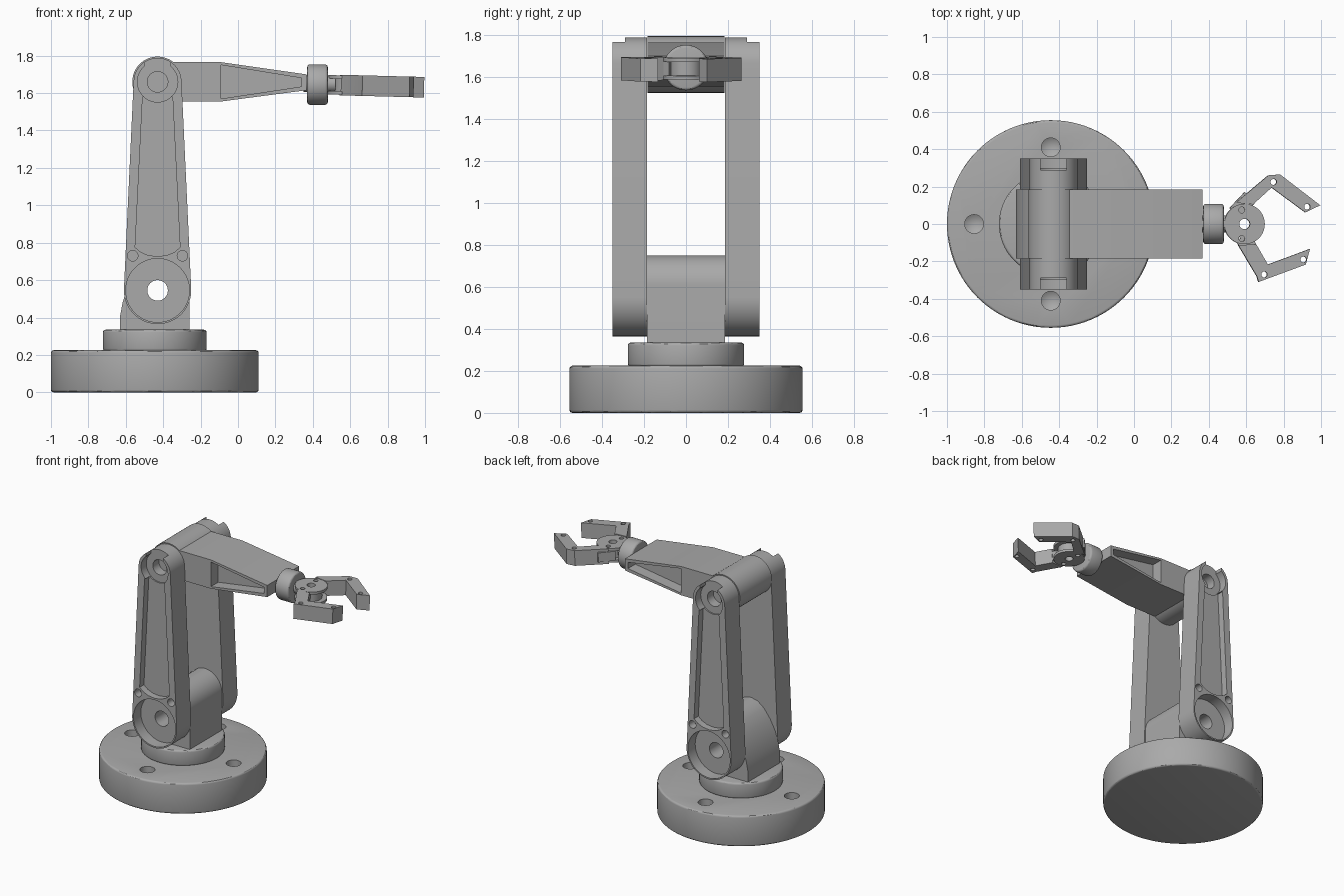
import bpy, bmesh
from math import sin, cos, pi, asin, radians
from mathutils import Matrix, Vector

cube = bpy.data.objects.get("Cube")
if cube:
    bpy.data.objects.remove(cube, do_unlink=True)

grey = bpy.data.materials.new("machined grey")
grey.use_nodes = True
COLOUR = (0.40, 0.40, 0.40, 1)
grey.diffuse_color = COLOUR
grey.node_tree.nodes["Principled BSDF"].inputs["Base Color"].default_value = COLOUR


def prism(name, pts, lo, hi, axis="z"):
    """Extrude a 2D outline from lo to hi; axis y uses (x, z) points, axis x uses (y, z)."""
    place = {"z": lambda a, b, t: (a, b, t),
             "y": lambda a, b, t: (a, t, b),
             "x": lambda a, b, t: (t, a, b)}[axis]
    bm = bmesh.new()
    rings = [[bm.verts.new(place(a, b, t)) for a, b in pts] for t in (lo, hi)]
    bm.faces.new(rings[0])
    bm.faces.new(rings[1])
    n = len(pts)
    for i in range(n):
        j = (i + 1) % n
        bm.faces.new((rings[0][i], rings[0][j], rings[1][j], rings[1][i]))
    bmesh.ops.recalc_face_normals(bm, faces=bm.faces)
    me = bpy.data.meshes.new(name)
    bm.to_mesh(me)
    bm.free()
    me.materials.append(grey)
    ob = bpy.data.objects.new(name, me)
    bpy.context.collection.objects.link(ob)
    return ob


def arc(cx, cy, r, a0=0, a1=2 * pi, n=48):
    return [(cx + r * cos(a0 + (a1 - a0) * i / n), cy + r * sin(a0 + (a1 - a0) * i / n))
            for i in range(n + 1)]


def disc(name, cx, cy, r, lo, hi, axis="z", n=64):
    return prism(name, arc(cx, cy, r, n=n)[:-1], lo, hi, axis)


def apply(ob, kind, **props):
    mod = ob.modifiers.new(kind.lower(), kind)
    for key, value in props.items():
        setattr(mod, key, value)
    bpy.context.view_layer.objects.active = ob
    bpy.ops.object.modifier_apply(modifier=mod.name)


def bevel(ob, width, segments=3):
    apply(ob, "BEVEL", width=width, segments=segments, limit_method="ANGLE", angle_limit=radians(50))


def cut(ob, *cutters):
    for c in cutters:
        apply(ob, "BOOLEAN", operation="DIFFERENCE", solver="EXACT", object=c)
        bpy.data.objects.remove(c, do_unlink=True)


def drill(cx, cy, r, lo, tip, top):
    """Blind hole cutter with a conical bottom."""
    ob = disc("drill", cx, cy, r, lo, top, n=32)
    bm = bmesh.new()
    bm.from_mesh(ob.data)
    floor = min(bm.faces, key=lambda f: f.calc_center_median().z)
    cone = bmesh.ops.poke(bm, faces=[floor])
    cone["verts"][0].co.z = tip
    bm.to_mesh(ob.data)
    bm.free()
    return ob


# Base disc with four blind bolt holes, and the turntable on it
BX = -0.445
base = disc("base", BX, 0, 0.555, 0, 0.225, n=96)
bevel(base, 0.014)
for k in range(4):
    a = k * pi / 2
    cut(base, drill(BX + 0.41 * cos(a), 0.41 * sin(a), 0.05, 0.12, 0.09, 0.3))
turntable = disc("turntable", BX, 0, 0.277, 0.22, 0.335, n=80)
bevel(turntable, 0.014)

# Shoulder block with a rounded top and sloping back
JX, LOW, HIGH = -0.43, 0.545, 1.66
block = [(-0.63, 0.33), (-0.26, 0.33), (-0.26, 0.61)]
block += arc(-0.40, 0.61, 0.14, 0, pi * 0.5, 14)[1:]
block += [(-0.45, 0.738), (-0.5, 0.7), (-0.55, 0.635), (-0.59, 0.56), (-0.617, 0.48), (-0.63, 0.41)]
shoulder = prism("shoulder_block", block, -0.185, 0.185, "y")
cut(shoulder, disc("bore", JX, LOW, 0.055, -1, 1, "y", 32))

# Pair of upper arm plates: tapered link, joint recesses, pocket and bolt holes
R1, R2 = 0.18, 0.128
tilt = asin((R1 - R2) / (HIGH - LOW))
link = arc(JX, HIGH, R2, tilt, pi - tilt, 32) + arc(JX, LOW, R1, pi - tilt, 2 * pi + tilt, 40)
pocket = [(-0.35, 1.58), (-0.51, 1.58), (-0.55, 0.775), (-0.52, 0.75), (-0.48, 0.733),
          (-0.43, 0.727), (-0.38, 0.733), (-0.34, 0.75), (-0.31, 0.775)]
notch = [(-0.5, HIGH), (-0.36, HIGH), (-0.36, 1.9), (-0.5, 1.9)]
for side, label in ((-1, "right"), (1, "left")):
    def span(depth):
        return sorted((side * (0.35 - depth), side * 0.5))
    arm = prism(label + "_upper_arm", link, *sorted((side * 0.185, side * 0.35)), "y")
    cut(arm,
        disc("low_recess", JX, LOW, 0.17, *span(0.085), "y"),
        disc("low_bore", JX, LOW, 0.055, -1, 1, "y", 32),
        disc("top_recess", JX, HIGH, 0.108, *span(0.06), "y"),
        disc("top_bore", JX, HIGH, 0.055, *span(0.13), "y", 32),
        prism("notch", notch, *span(0.06), "y"),
        prism("pocket", pocket, *span(0.05), "y"),
        disc("bolt_a", JX - 0.133, 0.73, 0.028, *span(0.06), "y", 24),
        disc("bolt_b", JX + 0.133, 0.73, 0.028, *span(0.06), "y", 24))

# Elbow barrel and tapered forearm with side pockets
elbow = disc("elbow_barrel", JX, HIGH, 0.135, -0.184, 0.184, "y")
forearm = prism("forearm", [(JX, 1.555), (-0.09, 1.555), (0.365, 1.615), (0.365, 1.70),
                            (-0.09, 1.765), (JX, 1.765)], -0.184, 0.184, "y")
side_pocket = [(-0.09, 1.57), (0.34, 1.635), (0.34, 1.68), (-0.09, 1.75)]
cut(forearm, prism("pocket_a", side_pocket, -0.5, -0.10, "y"),
    prism("pocket_b", side_pocket, 0.10, 0.5, "y"))

# Wrist
neck = disc("wrist_neck", 0, 1.65, 0.045, 0.35, 0.52, "x", 32)
wrist = disc("wrist_collar", 0, 1.645, 0.108, 0.37, 0.48, "x")
bevel(wrist, 0.014)

# Gripper: forked hub, lugs and two bent fingers, built flat around z = 0
HX, T = 0.59, 0.055
parts = []
for name, r, lo, hi in (("hub_top", 0.108, 0.033, T - 0.003), ("hub_core", 0.075, -0.033, 0.033),
                        ("hub_bottom", 0.108, 0.003 - T, -0.033)):
    ob = disc(name, HX, 0, r, lo, hi)
    cut(ob, disc("bore", HX, 0, 0.028, -1, 1, n=32))
    if name != "hub_core":
        for y in (-0.078, 0.075):
            cut(ob, disc("pin_hole", 0.575, y, 0.016, -1, 1, n=20))
    parts.append(ob)

fingers = {
    "left": ([(0.51, 0.085), (0.56, 0.06), (0.636, 0.1), (0.655, 0.125), (0.59, 0.17)],
             [(0.545, 0.115), (0.59, 0.108), (0.636, 0.105), (0.735, 0.195), (0.915, 0.062),
              (0.995, 0.1), (0.78, 0.265), (0.717, 0.26)],
             [(0.745, 0.225), (0.925, 0.092)]),
    "right": ([(0.55, -0.1), (0.58, -0.06), (0.64, -0.08), (0.66, -0.13), (0.575, -0.14)],
              [(0.556, -0.112), (0.6, -0.111), (0.652, -0.108), (0.715, -0.217), (0.94, -0.133),
               (0.917, -0.217), (0.665, -0.31), (0.655, -0.278)],
              [(0.695, -0.27), (0.905, -0.19)]),
}
for label, (lug, outline, holes) in fingers.items():
    parts.append(prism(label + "_finger_lug", lug, -0.034, 0.034))
    finger = prism(label + "_finger", outline, -T, T)
    for x, y in holes:
        cut(finger, disc("pin_hole", x, y, 0.016, -1, 1, n=20))
    parts.append(finger)

# Drop the gripper slightly towards its tip and lift it to the wrist
pose = Matrix.Translation(Vector((0.5, 0, 1.644))) @ Matrix.Rotation(0.026, 4, "Y") \
    @ Matrix.Translation(Vector((-0.5, 0, 0)))
for ob in parts:
    ob.data.transform(pose)

# Smooth curved walls, keep edges crisp
bpy.ops.object.select_all(action="DESELECT")
for ob in bpy.context.scene.objects:
    if ob.type == "MESH":
        ob.select_set(True)
        bpy.context.view_layer.objects.active = ob
bpy.ops.object.shade_smooth_by_angle(angle=radians(30))
